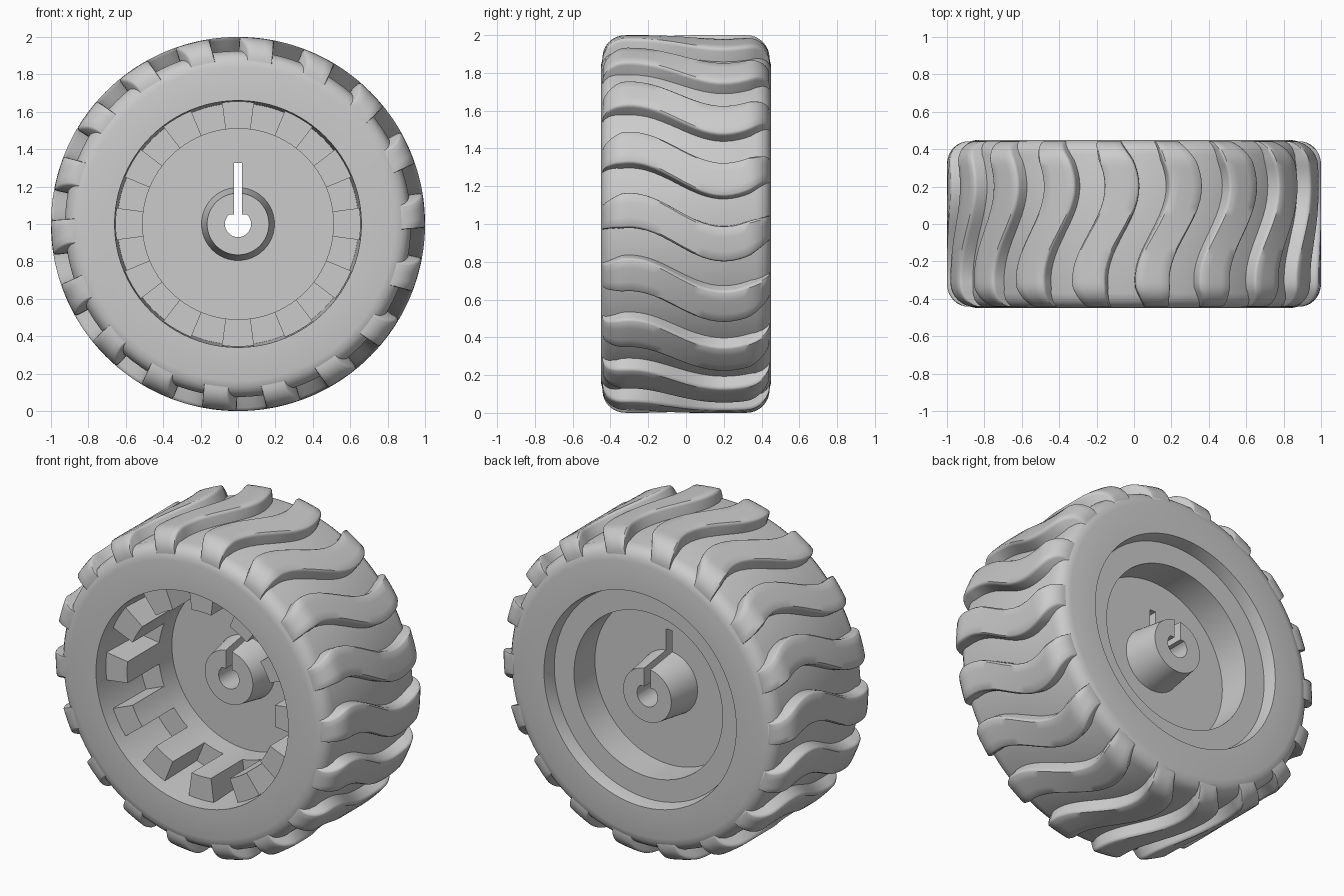
import bpy, bmesh, math

cube = bpy.data.objects.get("Cube")
if cube:
    bpy.data.objects.remove(cube, do_unlink=True)

AXLE_Z = 1.0
SEGMENTS = 96
TREADS = 18
TEETH = 12

grey = bpy.data.materials.new("plain_grey")
grey.use_nodes = True
colour = (0.6, 0.6, 0.6, 1)
grey.diffuse_color = colour
grey.node_tree.nodes["Principled BSDF"].inputs["Base Color"].default_value = colour


def polar(r, y, angle):
    return (r * math.cos(angle), y, AXLE_Z + r * math.sin(angle))


def finish(name, bm, smooth=30):
    bmesh.ops.remove_doubles(bm, verts=bm.verts, dist=1e-5)
    bmesh.ops.recalc_face_normals(bm, faces=bm.faces)
    mesh = bpy.data.meshes.new(name)
    bm.to_mesh(mesh)
    bm.free()
    mesh.materials.append(grey)
    obj = bpy.data.objects.new(name, mesh)
    bpy.context.collection.objects.link(obj)
    bpy.ops.object.select_all(action='DESELECT')
    obj.select_set(True)
    bpy.context.view_layer.objects.active = obj
    bpy.ops.object.shade_smooth_by_angle(angle=math.radians(smooth))
    return obj


def loft(bm, rings, wrap):
    """Skin equal closed loops; either join the ends or cap them."""
    rows = [[bm.verts.new(p) for p in ring] for ring in rings]
    n = len(rows[0])
    for i in range(len(rows) if wrap else len(rows) - 1):
        a, b = rows[i], rows[(i + 1) % len(rows)]
        for j in range(n):
            k = (j + 1) % n
            bm.faces.new((a[j], a[k], b[k], b[j]))
    if not wrap:
        bm.faces.new(rows[0])
        bm.faces.new(rows[-1])


def revolve(name, profile):
    bm = bmesh.new()
    step = math.tau / SEGMENTS
    loft(bm, [[polar(r, y, i * step) for r, y in profile]
              for i in range(SEGMENTS)], True)
    return finish(name, bm)


# Tyre body with rounded shoulders and a slightly drafted opening
shoulder = [(0.84, 0.45), (0.872, 0.443), (0.898, 0.428), (0.915, 0.405), (0.925, 0.37)]
tyre_profile = [(0.645, -0.05), (0.66, -0.45)]
tyre_profile += [(r, -y) for r, y in shoulder] + shoulder[::-1]
tyre_profile += [(0.66, 0.45), (0.645, 0.37)]
revolve("tyre", tyre_profile)

# Rim ring, web disc and tapered hub; the small bore is widened by the cutter
rim = revolve("rim_and_hub", [
    (0.02, -0.09), (0.165, -0.09), (0.195, 0.08), (0.51, 0.08),
    (0.51, -0.05), (0.68, -0.05), (0.68, 0.37), (0.51, 0.37),
    (0.51, 0.165), (0.195, 0.165), (0.165, 0.38), (0.02, 0.38)])

# Flat-topped axle hole with a narrow slot rising out of it
flat, bore, slot, slot_top = 0.05, 0.07, 0.021, 0.325
start = math.asin(flat / bore)
sweep = math.pi + 2 * start
outline = [(bore * math.cos(start - sweep * i / 32),
            bore * math.sin(start - sweep * i / 32)) for i in range(33)]
outline += [(-slot, flat), (-slot, slot_top), (slot, slot_top), (slot, flat)]
bm = bmesh.new()
loft(bm, [[(x, y, AXLE_Z + z) for x, z in outline] for y in (-0.6, 0.6)], False)
cutter = finish("axle_slot_cutter", bm)
cutter.hide_render = True
cut = rim.modifiers.new("axle_slot", 'BOOLEAN')
cut.operation = 'DIFFERENCE'
cut.solver = 'EXACT'
cut.object = cutter
bpy.context.view_layer.objects.active = rim
bpy.ops.object.modifier_apply(modifier=cut.name)
bpy.data.objects.remove(cutter, do_unlink=True)
bpy.context.view_layer.objects.active = rim
rim.select_set(True)
bpy.ops.object.shade_smooth_by_angle(angle=math.radians(30))

# Ring of blocks standing on the front step of the rim
bm = bmesh.new()
half = math.radians(7.5)
for t in range(TEETH):
    mid = t * math.tau / TEETH
    rings = []
    for i in range(5):
        a = mid - half + half * i / 2
        rings.append([polar(r, y, a) for r, y in
                      ((0.51, -0.36), (0.655, -0.36), (0.655, -0.04), (0.51, -0.04))])
    loft(bm, rings, False)
finish("rim_teeth", bm)


# Wavy tread bars that fade into the shoulders
def tread_top(y):
    d = max(0, abs(y) - 0.32) / 0.122
    return 0.885 + 0.115 * math.sqrt(max(0, 1 - d * d))


def tread_section(y, turn):
    mid = turn + math.radians(-1 + 5.25 * math.cos(math.tau * (y + 0.3)))
    top = tread_top(y)
    narrow = max(0, abs(y) - 0.34) / 0.1
    w = math.radians(5.4 - 1.3 * narrow)
    lip = min(0.018, (top - 0.86) * 0.25)
    side = [(1.06, 0.86), (1.0, top - lip), (0.96, top - lip * 0.35),
            (0.87, top), (0.4, top)]
    section = [(-s, r) for s, r in side] + [(s, r) for s, r in side[::-1]]
    return [polar(r, y, mid + s * w) for s, r in section]


stations = [0.442 * math.sin(math.pi / 2 * (i / 16 - 1)) for i in range(33)]
bm = bmesh.new()
for t in range(TREADS):
    loft(bm, [tread_section(y, t * math.tau / TREADS) for y in stations], False)
finish("tread_bars", bm, 40)
